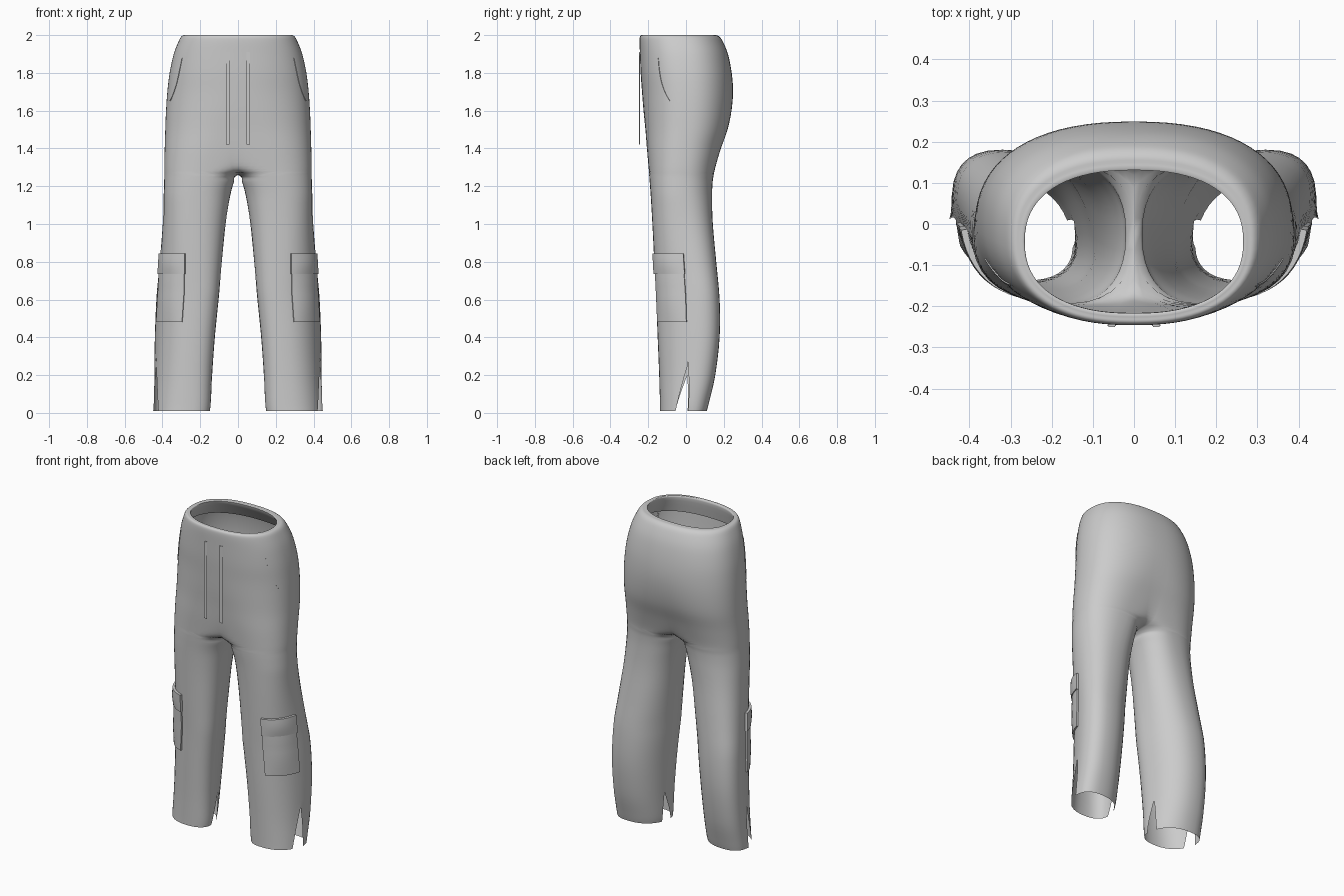
import bpy, bmesh, math
from mathutils import Vector

if "Cube" in bpy.data.objects:
    bpy.data.objects.remove(bpy.data.objects["Cube"])

cloth = bpy.data.materials.new("grey_cloth")
cloth.diffuse_color = (0.6, 0.6, 0.6, 1)
cloth.use_nodes = True
cloth.node_tree.nodes["Principled BSDF"].inputs["Base Color"].default_value = cloth.diffuse_color

# Section rows, hem to waist: z, inner x, middle x, outer x, front y, back y
ROWS = [
    (0.01, 0.148, 0.297, 0.445, -0.137, 0.11), (0.06, 0.143, 0.294, 0.445, -0.138, 0.123),
    (0.20, 0.138, 0.290, 0.442, -0.142, 0.155), (0.40, 0.125, 0.281, 0.438, -0.15, 0.178),
    (0.60, 0.105, 0.267, 0.43, -0.158, 0.178), (0.80, 0.085, 0.25, 0.415, -0.168, 0.16),
    (1.00, 0.064, 0.228, 0.40, -0.178, 0.142), (1.14, 0.043, 0.20, 0.394, -0.186, 0.138),
    (1.22, 0.022, 0.177, 0.391, -0.192, 0.141), (1.26, 0.0, 0.163, 0.39, -0.195, 0.147),
    (1.31, -0.17, 0.145, 0.39, -0.199, 0.158), (1.40, -0.30, 0.11, 0.388, -0.207, 0.185),
    (1.50, -0.37, 0.065, 0.385, -0.215, 0.22), (1.60, -0.381, 0.025, 0.381, -0.225, 0.241),
    (1.70, -0.374, 0.0, 0.374, -0.233, 0.249), (1.80, -0.362, 0.0, 0.362, -0.24, 0.242),
    (1.90, -0.34, 0.0, 0.34, -0.244, 0.222), (1.97, -0.313, 0.0, 0.313, -0.246, 0.193),
    (1.995, -0.297, 0.0, 0.297, -0.242, 0.172), (2.0, -0.28, 0.0, 0.28, -0.23, 0.15),
    (1.99, -0.267, 0.0, 0.267, -0.216, 0.133), (1.89, -0.325, 0.0, 0.325, -0.235, 0.205),
]


def section(u):
    """Smoothly interpolated section at row position u."""
    i = min(int(u), len(ROWS) - 2)
    t = u - i
    p = [ROWS[max(0, min(len(ROWS) - 1, i + k))] for k in (-1, 0, 1, 2)]
    return [0.5 * (2 * b + (c - a) * t + (2 * a - 5 * b + 4 * c - d) * t * t
                   + (3 * b - a - 3 * c + d) * t ** 3) for a, b, c, d in zip(*p)]


def row_at(z):
    for i in range(len(ROWS) - 1):
        if ROWS[i][0] <= z <= ROWS[i + 1][0]:
            return i + (z - ROWS[i][0]) / (ROWS[i + 1][0] - ROWS[i][0])


N = 2.35


def on_section(s, ang):
    """Rounded section; the lower legs lean outward towards the calf."""
    z, xi, xm, xo, yf, yb = s
    c, q = math.cos(ang), math.sin(ang)
    se = lambda v: math.copysign(abs(v) ** (2 / N), v)
    lean = max(0, min(1, (1.15 - z) / 0.5))
    dy = (yb - yf) / 2 * se(q)
    w = (xo - xm if c > 0 else xm - xi) * (1 - 0.05 * lean)
    return Vector((xm + w * se(c) + 0.27 * lean * dy, (yf + yb) / 2 + dy, z))


def surface(z, ang, off=0.0):
    """Point on the cloth at height z, pushed outward by off."""
    s = section(row_at(z))
    s[0] = z
    d = on_section(s, ang + 0.02) - on_section(s, ang - 0.02)
    return on_section(s, ang) + Vector((d.y, -d.x, 0)).normalized() * off


def finish(name, bm, angle=50):
    bmesh.ops.remove_doubles(bm, verts=bm.verts, dist=0.0003)
    me = bpy.data.meshes.new(name)
    bm.to_mesh(me)
    bm.free()
    me.materials.append(cloth)
    ob = bpy.data.objects.new(name, me)
    bpy.context.collection.objects.link(ob)
    bpy.ops.object.select_all(action='DESELECT')
    ob.select_set(True)
    bpy.context.view_layer.objects.active = ob
    bpy.ops.object.shade_smooth_by_angle(angle=math.radians(angle))
    return ob


def add_grid(bm, grid, side):
    """Faces over a grid of points, mirrored in x when side is -1."""
    vs = [[bm.verts.new((p.x * side, p.y, p.z)) for p in r] for r in grid]
    for a, b in zip(vs, vs[1:]):
        for j in range(len(a) - 1):
            f = [a[j], a[j + 1], b[j + 1], b[j]]
            bm.faces.new(f if side > 0 else f[::-1])


# Trousers: front and back panels of each leg, meeting at the side seams,
# open at the hem slits and joined on the centre line above the crotch
C, STEPS = 18, 4
front, back = [], []
for k in range((len(ROWS) - 1) * STEPS + 1):
    u = k / STEPS
    s = section(u)
    z, xi, xm = s[:3]
    clipped = xi < -1e-6
    end = math.pi
    if clipped:
        end = math.acos(-min(1, max(0, xm / (xm - xi))) ** (N / 2))
    outer = max(0, 1 - z / 0.25)
    inner = max(0, 1 - z / 0.19)
    rad = math.radians
    fa, fb = -end + rad(18) * inner, -rad(17) * outer
    ba, bb = rad(9) * outer, end - rad(8) * inner
    fr = [on_section(s, fa + (fb - fa) * j / C) for j in range(C + 1)]
    bk = [on_section(s, ba + (bb - ba) * j / C) for j in range(C + 1)]
    if u < 2:                       # back edge of the slit flares out
        bk[0].x += 0.006 * (1 - u / 2)
    if clipped:
        fr[0].x = bk[-1].x = 0
    front.append(fr)
    back.append(bk)
bm = bmesh.new()
for side in (1, -1):
    add_grid(bm, front, side)
    add_grid(bm, back, side)
finish("trousers", bm, 70)


def patch(bm, side, z0, z1, a0, a1, off, bulge):
    """Raised padded patch following the leg, with walls down to the cloth."""
    n, m = 12, 10
    grid = []
    for i in range(-1, n + 2):
        r = []
        for j in range(-1, m + 2):
            ti, tj = min(max(i / n, 0), 1), min(max(j / m, 0), 1)
            wall = i in (-1, n + 1) or j in (-1, m + 1)
            o = -0.004 if wall else off + bulge * math.sin(math.pi * ti) * math.sin(math.pi * tj)
            r.append(surface(z0 + (z1 - z0) * ti, math.radians(a0 + (a1 - a0) * tj), o))
        grid.append(r)
    add_grid(bm, grid, side)


for side, label in ((1, "right"), (-1, "left")):
    # Cargo pocket and its flap
    bm = bmesh.new()
    patch(bm, side, 0.48, 0.77, -70, -2, 0.009, 0.007)
    finish(label + "_cargo_pocket", bm, 40)
    bm = bmesh.new()
    patch(bm, side, 0.735, 0.845, -72, -1, 0.015, 0.004)
    finish(label + "_pocket_flap", bm, 40)

    # Hip pocket welt: thin strip along the slanted opening
    bm = bmesh.new()
    grid = []
    for i in range(17):
        t = i / 16
        z = 1.88 - 0.23 * t
        a = math.radians(-33 + 13 * t ** 3)
        w = 0.015
        grid.append([surface(z, a + d, o) for d, o in
                     ((w, -0.003), (w, 0.003), (-w, 0.003), (-w, -0.003))])
    add_grid(bm, grid, side)
    finish(label + "_hip_pocket_welt", bm)

    # Drawstring hanging from the waistband
    bm = bmesh.new()
    bmesh.ops.create_cube(bm, size=1)
    for v in bm.verts:
        v.co = (side * 0.054 + v.co.x * 0.02, -0.247 + v.co.y * 0.006, 1.665 + v.co.z * 0.49)
    bmesh.ops.bevel(bm, geom=bm.edges[:], offset=0.002, segments=2, affect='EDGES')
    finish(label + "_drawstring", bm)
